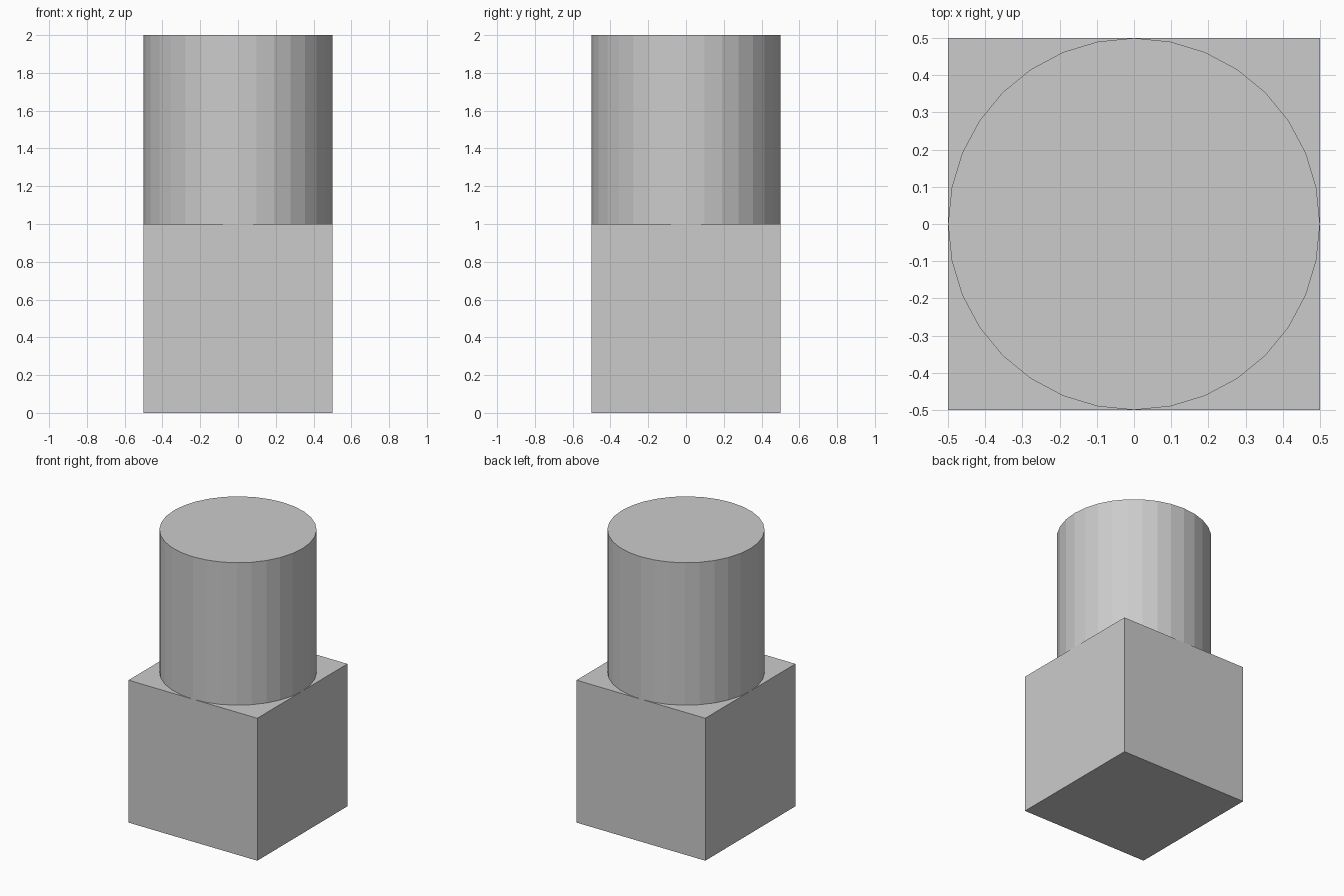
import bpy

if "Cube" in bpy.data.objects:
    bpy.data.objects.remove(bpy.data.objects["Cube"])

# Square base block
bpy.ops.mesh.primitive_cube_add(size=1, location=(0, 0, 0.5))
bpy.context.object.name = "base_block"

# Flat-shaded 32-sided cylinder standing on the block
bpy.ops.mesh.primitive_cylinder_add(vertices=32, radius=0.5, depth=1, location=(0, 0, 1.5))
bpy.context.object.name = "top_cylinder"
